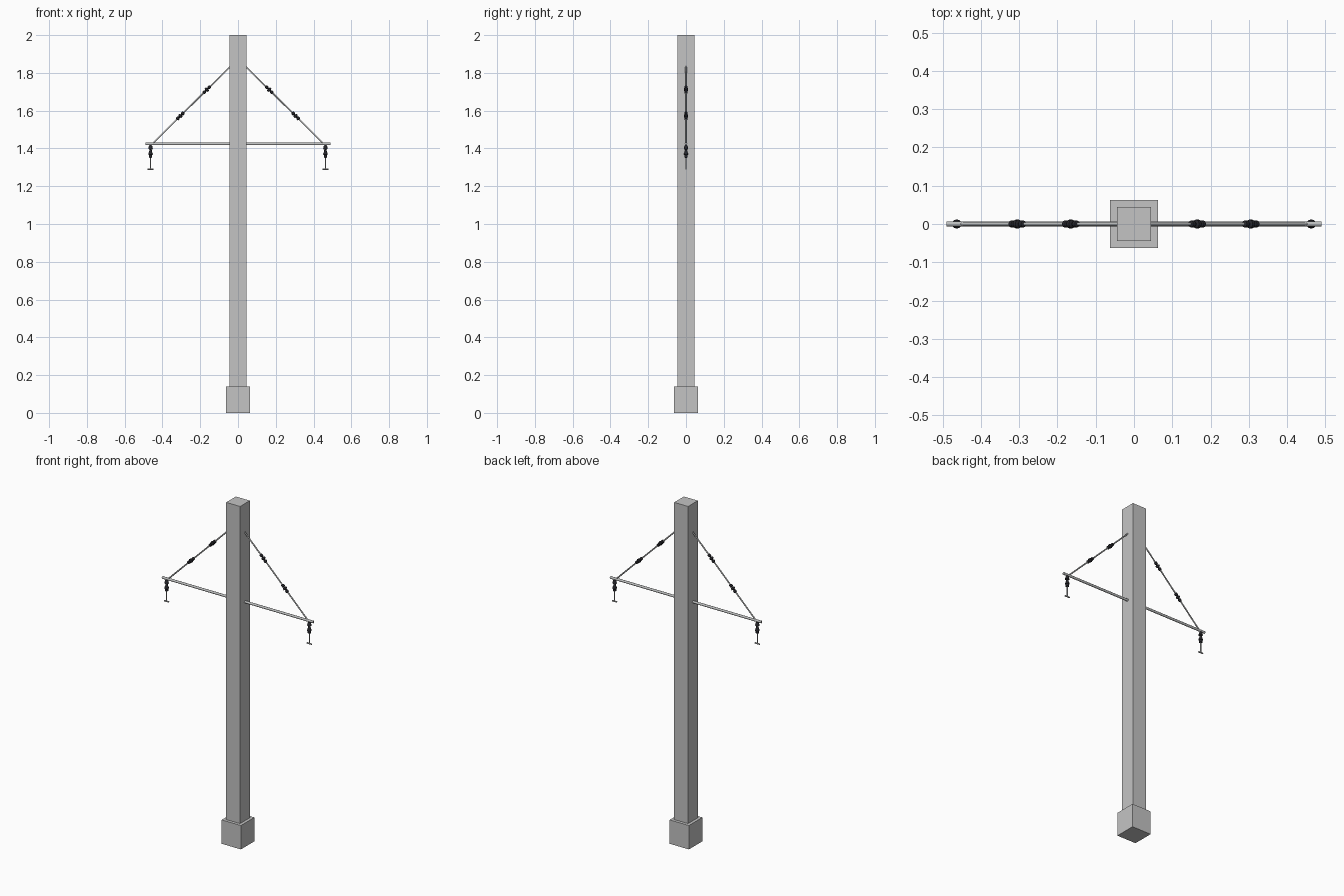
import bpy, bmesh, math
from mathutils import Vector

cube = bpy.data.objects.get("Cube")
if cube:
    bpy.data.objects.remove(cube, do_unlink=True)


def material(name, rgb):
    m = bpy.data.materials.new(name)
    m.use_nodes = True
    m.diffuse_color = (*rgb, 1)
    m.node_tree.nodes["Principled BSDF"].inputs["Base Color"].default_value = (*rgb, 1)
    return m


concrete = material("grey concrete", (0.55, 0.55, 0.55))
steel = material("galvanised steel", (0.52, 0.53, 0.53))
ceramic = material("dark ceramic", (0.02, 0.02, 0.025))


def box(name, size, center, mat):
    bpy.ops.mesh.primitive_cube_add(size=1, location=center)
    ob = bpy.context.object
    ob.name, ob.scale = name, size
    bpy.ops.object.transform_apply(location=False, rotation=False, scale=True)
    ob.data.materials.append(mat)
    return ob


def lathe(name, profile, start, end, mat, sides=12):
    """Revolve (radius, distance) points about the line from start to end."""
    start, end = Vector(start), Vector(end)
    bm = bmesh.new()
    rings = []
    for r, d in profile:
        rings.append([bm.verts.new((r * math.cos(a), r * math.sin(a), d))
                      for a in (math.tau * i / sides for i in range(sides))])
    for low, high in zip(rings, rings[1:]):
        for i in range(sides):
            j = (i + 1) % sides
            bm.faces.new((low[i], low[j], high[j], high[i]))
    bm.faces.new(rings[0][::-1])
    bm.faces.new(rings[-1])
    bmesh.ops.recalc_face_normals(bm, faces=bm.faces)
    me = bpy.data.meshes.new(name)
    bm.to_mesh(me)
    bm.free()
    me.materials.append(mat)
    ob = bpy.data.objects.new(name, me)
    bpy.context.collection.objects.link(ob)
    ob.location = start
    ob.rotation_euler = (end - start).to_track_quat('Z', 'Y').to_euler()
    bpy.ops.object.select_all(action='DESELECT')
    ob.select_set(True)
    bpy.context.view_layer.objects.active = ob
    bpy.ops.object.shade_smooth_by_angle(angle=math.radians(40))
    return ob


def rod(name, start, end, radius, mat):
    length = (Vector(end) - Vector(start)).length
    return lathe(name, [(radius, 0), (radius, length)], start, end, mat)


# Square pole on its footing
box("footing", (0.125, 0.125, 0.14), (0, 0, 0.07), concrete)
box("pole", (0.09, 0.09, 1.86), (0, 0, 1.07), concrete)

# Crossarm
rod("crossarm", (-0.49, 0, 1.424), (0.49, 0, 1.424), 0.007, steel)

# Insulator profiles: (radius, distance along axis)
strain = [(0.005, 0), (0.009, 0.003), (0.009, 0.013), (0.005, 0.016),
          (0.005, 0.019), (0.0115, 0.022), (0.0115, 0.031), (0.005, 0.034),
          (0.005, 0.037), (0.009, 0.040), (0.009, 0.050), (0.005, 0.053)]
hanging = [(0.005, 0), (0.009, 0.004), (0.012, 0.020), (0.006, 0.023),
           (0.007, 0.032), (0.012, 0.045), (0.012, 0.050), (0.009, 0.052),
           (0.009, 0.064), (0.004, 0.067)]

for side, s in (("left", 1), ("right", -1)):
    # Sloping stay with two strain insulators
    top, foot = Vector((s * 0.035, 0, 1.84)), Vector((s * 0.45, 0, 1.428))
    rod(side + "_stay", top, foot, 0.004, steel)
    axis = (foot - top).normalized()
    for label, x in (("upper", 0.165), ("lower", 0.305)):
        mid = top.lerp(foot, (x - 0.035) / 0.415)
        lathe(f"{side}_{label}_strain_insulator", strain,
              mid - axis * 0.0265, mid + axis * 0.0265, ceramic)
    # Hanging insulator, drop rod and wire clamp
    x = s * 0.463
    lathe(side + "_hanging_insulator", hanging, (x, 0, 1.417), (x, 0, 1.35), ceramic)
    rod(side + "_drop_rod", (x, 0, 1.355), (x, 0, 1.29), 0.003, steel)
    rod(side + "_wire_clamp", (x - 0.015, 0, 1.291), (x + 0.015, 0, 1.291), 0.004, steel)
